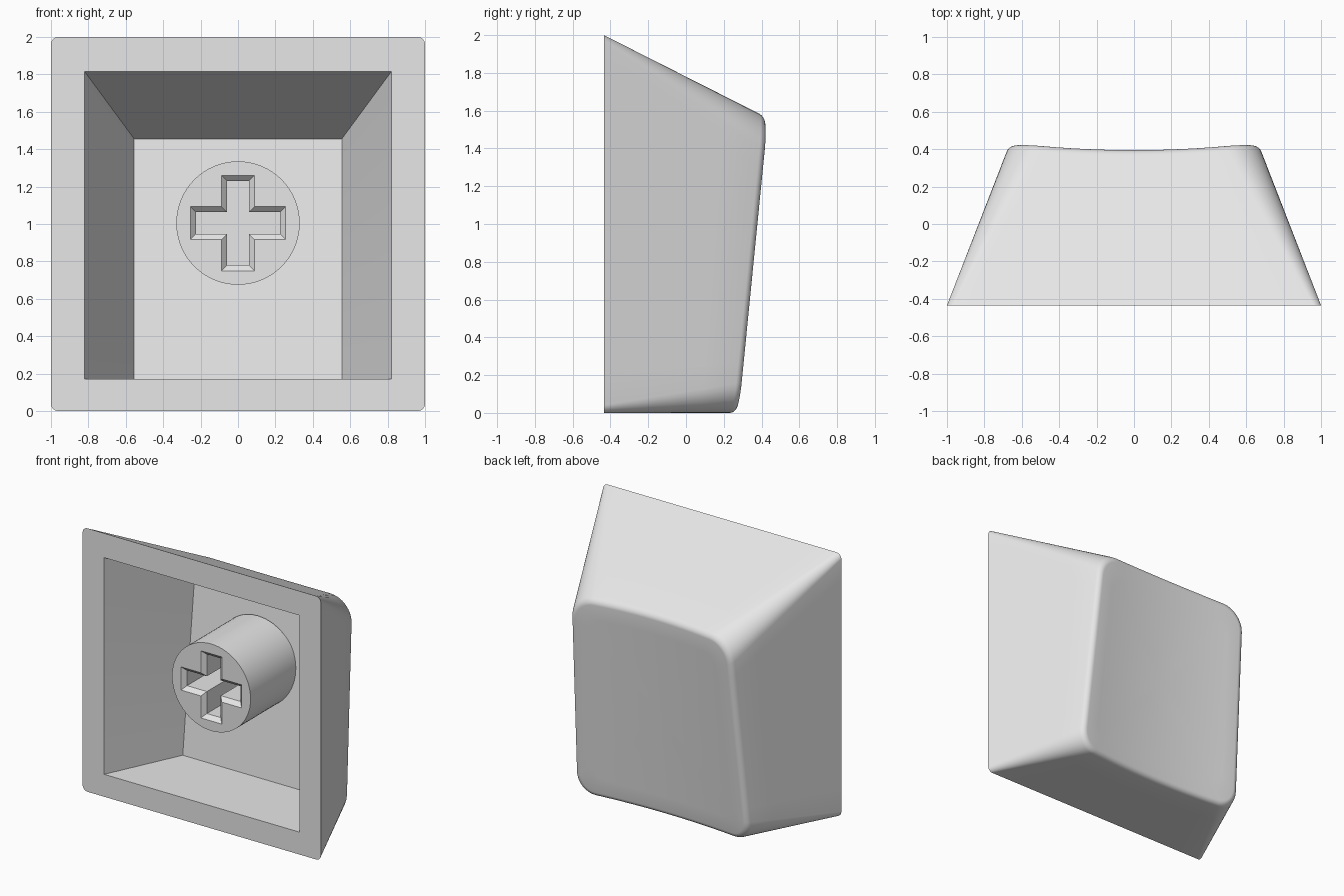
import bpy, bmesh, math

if "Cube" in bpy.data.objects:
    bpy.data.objects.remove(bpy.data.objects["Cube"], do_unlink=True)

GREY = (0.8, 0.8, 0.8, 1.0)
plastic = bpy.data.materials.new("light grey plastic")
plastic.use_nodes = True
plastic.diffuse_color = GREY
plastic.node_tree.nodes["Principled BSDF"].inputs["Base Color"].default_value = GREY

BASE_Y = -0.435
ROUND = 0.035      # soft edge around the top face
ARC, EDGE = 8, 12  # steps per corner and per straight edge


def rect(w, z0, z1, r):
    """Rounded rectangle in x and z, always with the same point count."""
    corners = [(w - r, z1 - r), (r - w, z1 - r), (r - w, z0 + r), (w - r, z0 + r)]
    arcs = []
    for k, (cx, cz) in enumerate(corners):
        angles = [math.pi / 2 * (k + i / ARC) for i in range(ARC + 1)]
        arcs.append([(cx + r * math.cos(a), cz + r * math.sin(a)) for a in angles])
    pts = []
    for k, arc in enumerate(arcs):
        (ax, az), (bx, bz) = arc[-1], arcs[(k + 1) % 4][0]
        pts += arc
        pts += [(ax + (bx - ax) * i / EDGE, az + (bz - az) * i / EDGE)
                for i in range(1, EDGE)]
    return pts


def dish(x, z):
    """Sloping, hollowed top face."""
    return 0.274 + 0.104 * z - 0.04 * (1 - (x / 0.65) ** 2)


def section(y, inset=0.0):
    """Outer outline of the tapering shell at depth y."""
    f = (y - BASE_Y) / 0.85
    return rect(1 - 0.33 * f - inset, inset, 2 - 0.43 * f - inset,
                max(0.04 + 0.14 * f - inset, 0.01))


def shell_loop(t, inset, drop):
    """Outline a fraction t of the way from the rim to the top face."""
    ys = [0.35] * len(section(0))
    for _ in range(5):
        pts = [section(y, inset)[i] for i, y in enumerate(ys)]
        ys = [BASE_Y + t * (dish(x, z) - drop - BASE_Y) for x, z in pts]
    return [(x, y, z) for (x, z), y in zip(pts, ys)]


def loft(name, loops, cap_start=True, tip=None):
    bm = bmesh.new()
    rings = [[bm.verts.new(p) for p in loop] for loop in loops]
    n = len(rings[0])
    for a, b in zip(rings, rings[1:]):
        for i in range(n):
            j = (i + 1) % n
            bm.faces.new((a[i], a[j], b[j], b[i]))
    if cap_start:
        bm.faces.new(rings[0])
    if tip:
        v = bm.verts.new(tip)
        for i in range(n):
            bm.faces.new((rings[-1][i], rings[-1][(i + 1) % n], v))
    else:
        bm.faces.new(rings[-1])
    bmesh.ops.remove_doubles(bm, verts=bm.verts, dist=1e-5)
    bmesh.ops.recalc_face_normals(bm, faces=bm.faces)
    mesh = bpy.data.meshes.new(name)
    bm.to_mesh(mesh)
    bm.free()
    mesh.materials.append(plastic)
    obj = bpy.data.objects.new(name, mesh)
    bpy.context.collection.objects.link(obj)
    return obj


def smooth(obj):
    bpy.ops.object.select_all(action="DESELECT")
    obj.select_set(True)
    bpy.context.view_layer.objects.active = obj
    bpy.ops.object.shade_smooth_by_angle(angle=math.radians(30))


# Hollow shell: cavity floor, cavity rim, outer walls, soft edge, dished top
floor = [(x, 0.13 + 0.109 * (z - 0.17), z) for x, z in rect(0.555, 0.17, 1.455, 0)]
rim = [(x, BASE_Y, z) for x, z in rect(0.82, 0.17, 1.815, 0)]
loops = [floor, rim] + [shell_loop(t, 0, ROUND) for t in (0, 0.25, 0.5, 0.75)]
for k in range(6):
    a = math.pi / 2 * k / 5
    loops.append(shell_loop(1, ROUND * (1 - math.cos(a)), ROUND * (1 - math.sin(a))))
MID = 0.78
for s in (0.85, 0.65, 0.45, 0.25):
    ring = [(x * s, MID + (z - MID) * s) for x, _, z in loops[11]]
    loops.append([(x, dish(x, z), z) for x, z in ring])
shell = loft("key_shell", loops, tip=(0, dish(0, MID), MID))
smooth(shell)

# Round stem inside the cavity
STEM_Z, STEM_Y = 1.005, -0.32
circle = [(math.cos(math.tau * i / 64), math.sin(math.tau * i / 64)) for i in range(64)]
stem = loft("stem", [[(0.33 * x, y, STEM_Z + 0.33 * z) for x, z in circle]
                     for y in (STEM_Y, 0.24)])


# Cross socket with a chamfered mouth, cut into the stem
def cross(y, grow):
    a, b = 0.255 + grow, 0.088 + grow
    quarter = [(a, b), (b, b), (b, a)]
    pts = []
    for k in range(4):
        for x, z in quarter:
            for _ in range(k):
                x, z = -z, x
            pts.append((x, y, STEM_Z + z))
    return pts


cutter = loft("socket_cutter", [cross(STEM_Y - 0.01, 0.01), cross(STEM_Y + 0.03, -0.03),
                                cross(0.1, -0.03)])
cutter.hide_render = True
cut = stem.modifiers.new("socket", "BOOLEAN")
cut.operation = "DIFFERENCE"
cut.solver = "EXACT"
cut.object = cutter
bpy.context.view_layer.objects.active = stem
bpy.ops.object.modifier_apply(modifier=cut.name)
bpy.data.objects.remove(cutter, do_unlink=True)
smooth(stem)
